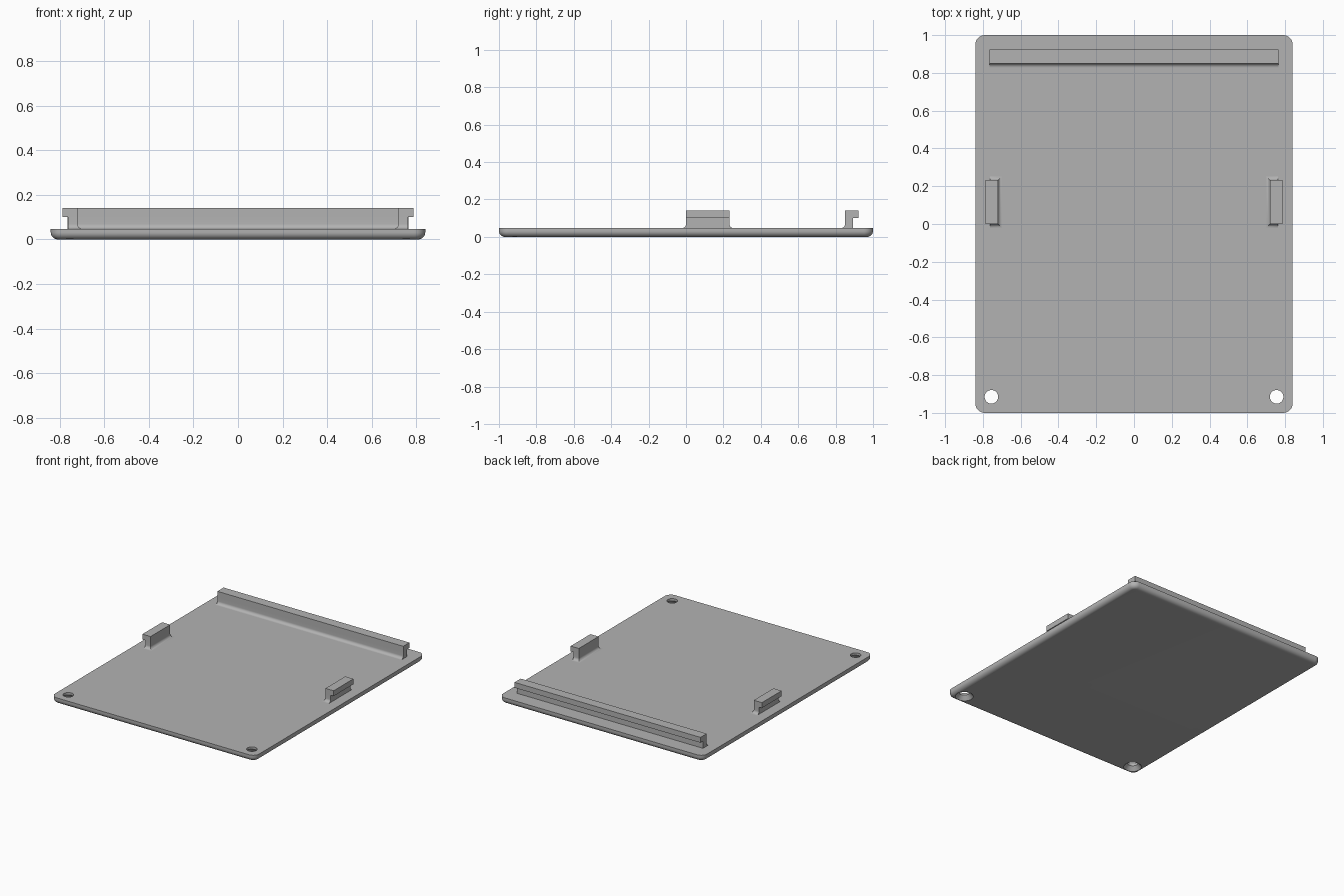
import bpy, bmesh, math

if "Cube" in bpy.data.objects:
    bpy.data.objects.remove(bpy.data.objects["Cube"])

grey = bpy.data.materials.new("plain grey")
grey.diffuse_color = (0.45, 0.45, 0.45, 1)
grey.use_nodes = True
grey.node_tree.nodes["Principled BSDF"].inputs["Base Color"].default_value = grey.diffuse_color


def loft(name, rings, smooth=True):
    """Closed solid skinned through equal-length rings of points."""
    bm = bmesh.new()
    rows = [[bm.verts.new(p) for p in ring] for ring in rings]
    n = len(rows[0])
    for a, b in zip(rows, rows[1:]):
        for i in range(n):
            bm.faces.new((a[i], a[(i + 1) % n], b[(i + 1) % n], b[i]))
    bm.faces.new(rows[0][::-1])
    bm.faces.new(rows[-1])
    bmesh.ops.recalc_face_normals(bm, faces=bm.faces)
    mesh = bpy.data.meshes.new(name)
    bm.to_mesh(mesh)
    bm.free()
    obj = bpy.data.objects.new(name, mesh)
    bpy.context.collection.objects.link(obj)
    mesh.materials.append(grey)
    if smooth:
        shade(obj)
    return obj


def shade(obj):
    bpy.ops.object.select_all(action='DESELECT')
    obj.select_set(True)
    bpy.context.view_layer.objects.active = obj
    bpy.ops.object.shade_smooth_by_angle(angle=math.radians(30))


def rounded_rect(hx, hy, r, z, steps=8):
    pts = []
    for k, (sx, sy) in enumerate([(1, 1), (-1, 1), (-1, -1), (1, -1)]):
        for i in range(steps + 1):
            t = math.pi / 2 * (k + i / steps)
            pts.append((sx * (hx - r) + r * math.cos(t),
                        sy * (hy - r) + r * math.sin(t), z))
    return pts


def circle(x, y, r, z, n=40):
    return [(x + r * math.cos(2 * math.pi * i / n),
             y + r * math.sin(2 * math.pi * i / n), z) for i in range(n)]


def rect(x0, x1, y0, y1, z):
    return [(x0, y0, z), (x1, y0, z), (x1, y1, z), (x0, y1, z)]


T, F = 0.047, 0.032          # plate thickness, lower edge rounding
TOP, LIP = 0.14, 0.1         # hook top and underside of its lip

# Base plate with rounded lower edge
rings = []
for i in range(9):
    t = math.pi / 2 * i / 8
    d = F * (1 - math.sin(t))
    rings.append(rounded_rect(0.84 - d, 1 - d, 0.05 - d, F * (1 - math.cos(t))))
rings.append(rounded_rect(0.84, 1, 0.05, T))
plate = loft("base_plate", rings, smooth=False)

# Countersunk screw holes
for s in (-1, 1):
    x, y = s * 0.755, -0.915
    cutter = loft("hole_cutter", [circle(x, y, 0.068, -0.01), circle(x, y, 0.062, 0),
                                  circle(x, y, 0.036, 0.03), circle(x, y, 0.036, 0.1)], False)
    mod = plate.modifiers.new("hole", 'BOOLEAN')
    mod.operation, mod.solver, mod.object = 'DIFFERENCE', 'EXACT', cutter
    bpy.context.view_layer.objects.active = plate
    bpy.ops.object.modifier_apply(modifier=mod.name)
    bpy.data.objects.remove(cutter)
shade(plate)


def hook(name, stem, lip, flare):
    """Stem with a concave foot on the flared sides, topped by an overhanging lip."""
    rings = []
    for i in range(9):
        t = math.pi / 2 * i / 8
        d = 0.022 * (1 - math.sin(t))
        x0, x1, y0, y1 = [v + d * f for v, f in zip(stem, flare)]
        rings.append(rect(x0, x1, y0, y1, T + 0.022 * (1 - math.cos(t))))
    rings += [rect(*stem, LIP), rect(*lip, LIP), rect(*lip, TOP)]
    loft(name, rings)


# Rear rail and the two side clips
hook("rear_rail", (-0.765, 0.765, 0.85, 0.893), (-0.765, 0.765, 0.85, 0.923), (0, 0, -1, 0))
hook("right_clip", (0.72, 0.763, 0, 0.232), (0.72, 0.787, 0, 0.232), (-1, 0, -1, 1))
hook("left_clip", (-0.763, -0.72, 0, 0.232), (-0.787, -0.72, 0, 0.232), (0, 1, -1, 1))
